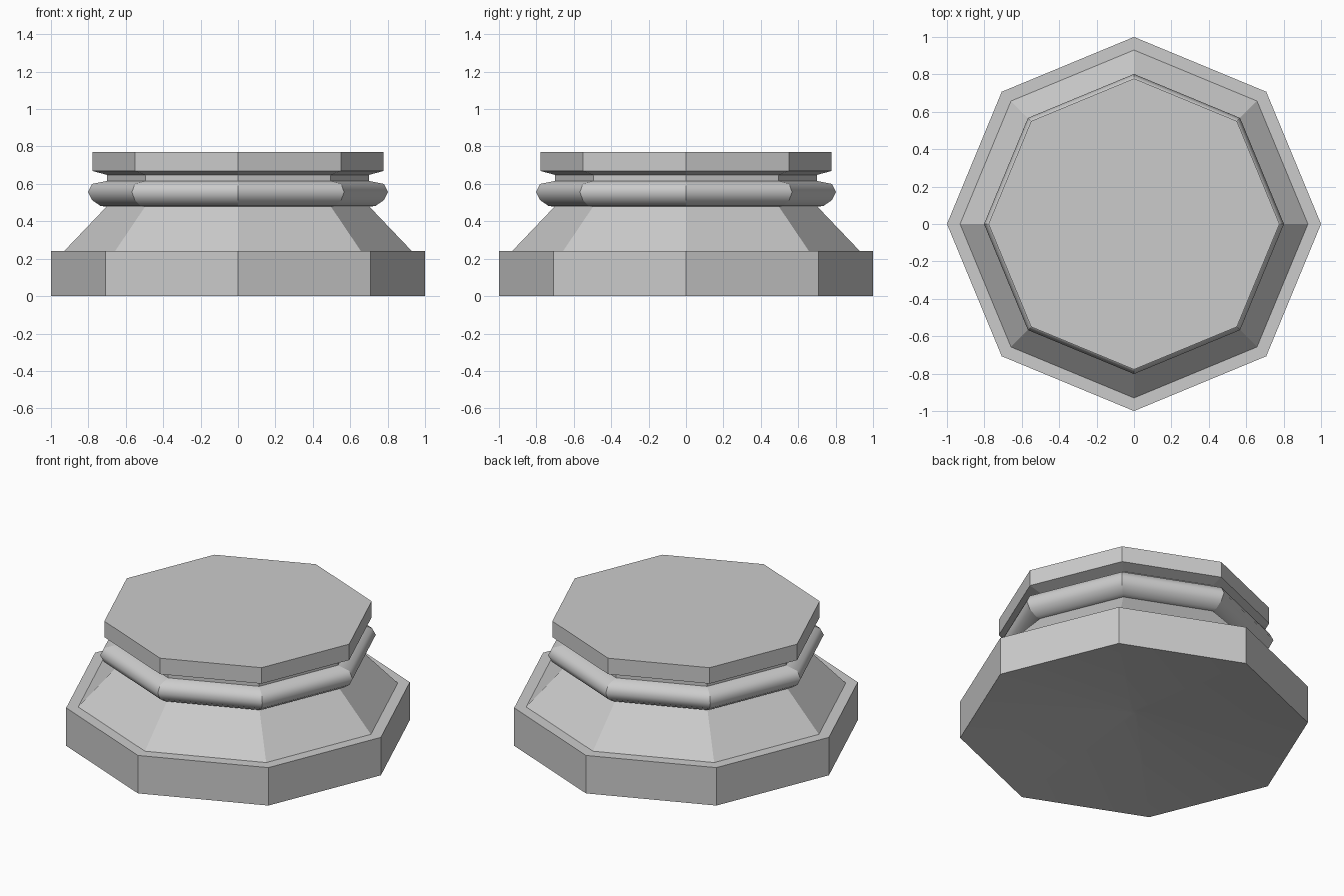
import bpy, bmesh, math

if "Cube" in bpy.data.objects:
    bpy.data.objects.remove(bpy.data.objects["Cube"])

SIDES = 8


def lathe(name, profile, cap_bottom=False, cap_top=False, smooth=False, corners=True):
    """Sweep an (r, z) profile, bottom to top, round an octagon with corners on the axes."""
    bm = bmesh.new()
    rings = [[bm.verts.new((r * math.cos(i * math.tau / SIDES),
                            r * math.sin(i * math.tau / SIDES), z))
              for i in range(SIDES)] for r, z in profile]
    for a, b in zip(rings, rings[1:]):
        for i in range(SIDES):
            j = (i + 1) % SIDES
            bm.faces.new((a[i], a[j], b[j], b[i]))
    if cap_bottom:
        bm.faces.new(rings[0][::-1])
    if cap_top:
        bm.faces.new(rings[-1])
    for f in bm.faces:
        f.smooth = smooth
    # mitred corners stay crisp, the moulding's curve is smooth
    if smooth and corners:
        for ring_pair in zip(rings, rings[1:]):
            for lo, hi in zip(*ring_pair):
                bm.edges.get((lo, hi)).smooth = False
    mesh = bpy.data.meshes.new(name)
    bm.to_mesh(mesh)
    bm.free()
    ob = bpy.data.objects.new(name, mesh)
    bpy.context.collection.objects.link(ob)
    return ob


# Shallow hollow in the underside
lathe("underside_hollow", [(0.02, 0.12), (1, 0)], cap_bottom=True, smooth=True, corners=False)
for f in bpy.data.objects["underside_hollow"].data.polygons:
    f.flip()

# Base slab with its exposed ledge
lathe("plinth", [(1, 0), (1, 0.24), (0.93, 0.24)])

# Sloping skirt
lathe("sloped_skirt", [(0.93, 0.24), (0.703, 0.478)])

# Rounded moulding
lathe("rounded_moulding",
      [(0.703, 0.478), (0.735, 0.482), (0.78, 0.513), (0.802, 0.556), (0.78, 0.60), (0.70, 0.616)],
      smooth=True)

# Narrow neck
lathe("neck", [(0.70, 0.616), (0.70, 0.648)])

# Top slab with flared underside
lathe("top_slab", [(0.70, 0.648), (0.778, 0.669), (0.778, 0.77)], cap_top=True)
